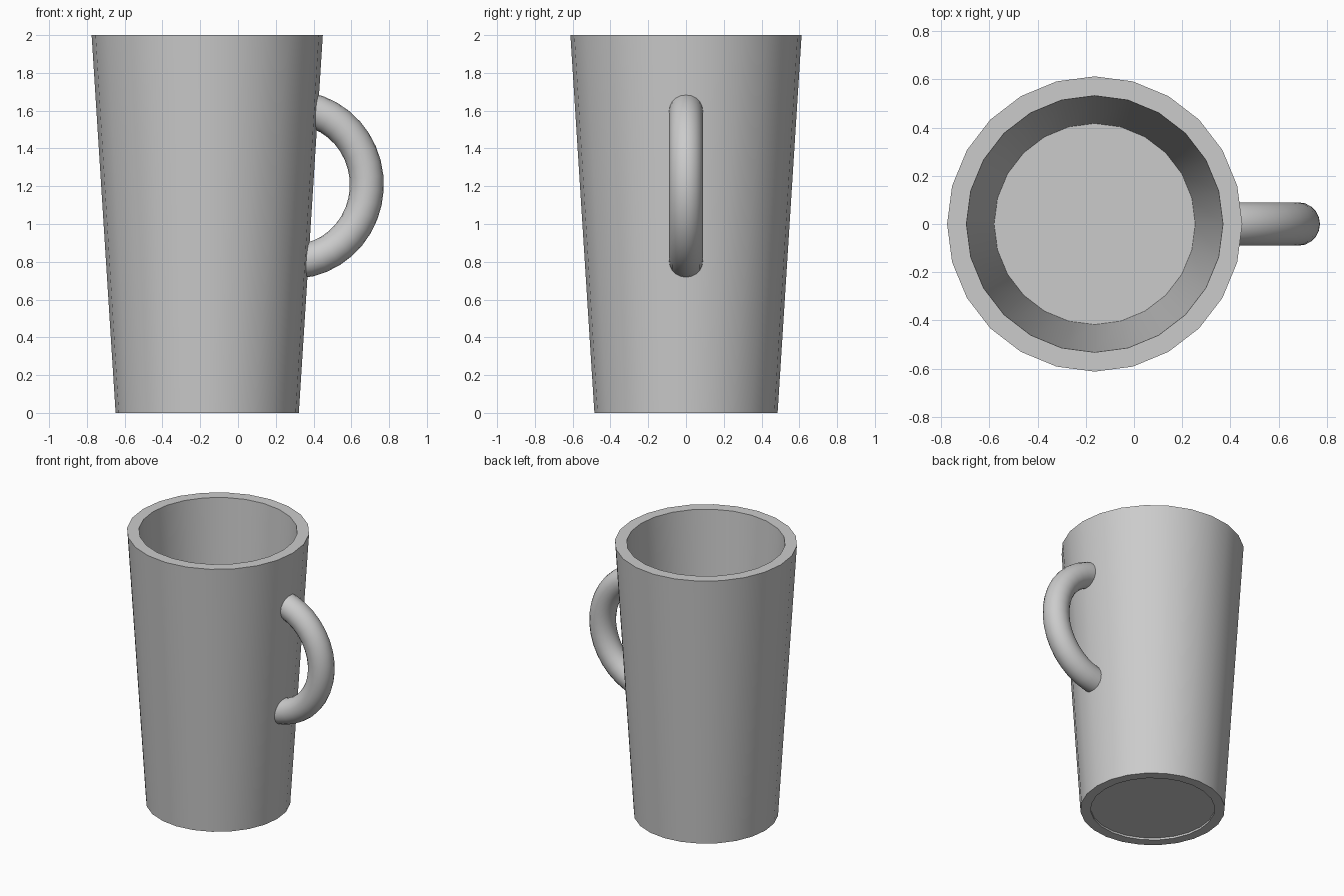
import bpy, bmesh, math
from mathutils import Vector

if "Cube" in bpy.data.objects:
    bpy.data.objects.remove(bpy.data.objects["Cube"])

CUP_X = -0.163
SIDES = 24

glaze = bpy.data.materials.new("grey_glaze")
glaze.diffuse_color = (0.6, 0.6, 0.6, 1)
glaze.use_nodes = True
glaze.node_tree.nodes["Principled BSDF"].inputs["Base Color"].default_value = glaze.diffuse_color


def finish(bm, name):
    bmesh.ops.recalc_face_normals(bm, faces=bm.faces)
    mesh = bpy.data.meshes.new(name)
    bm.to_mesh(mesh)
    bm.free()
    obj = bpy.data.objects.new(name, mesh)
    bpy.context.collection.objects.link(obj)
    mesh.materials.append(glaze)
    bpy.ops.object.select_all(action='DESELECT')
    obj.select_set(True)
    bpy.context.view_layer.objects.active = obj
    bpy.ops.object.shade_smooth_by_angle(angle=math.radians(35))
    return obj


def bridge(bm, a, b):
    n = len(a)
    for i in range(n):
        j = (i + 1) % n
        bm.faces.new((a[i], a[j], b[j], b[i]))


def ring(bm, r, z):
    return [bm.verts.new((CUP_X + r * math.cos(t), r * math.sin(t), z))
            for t in (2 * math.pi * i / SIDES for i in range(SIDES))]


# Tapered cup wall, open at both ends: outer foot, outer lip, inner lip, inner foot
bm = bmesh.new()
rings = [ring(bm, r, z) for r, z in
         ((0.485, 0), (0.612, 2), (0.532, 2), (0.416, 0))]
for k in range(4):
    bridge(bm, rings[k], rings[(k + 1) % 4])
finish(bm, "cup_wall")

# Thin floor set just above the foot
bm = bmesh.new()
low, high = ring(bm, 0.417, 0.015), ring(bm, 0.417, 0.02)
bridge(bm, low, high)
bm.faces.new(low)
bm.faces.new(high)
finish(bm, "cup_floor")

# Handle: round tube swept along an upright arc, ends buried in the wall
bm = bmesh.new()
STEPS, TUBE, RX, RZ = 18, 0.09, 0.395, 0.408
sections = []
for s in range(STEPS + 1):
    t = math.radians(-86 + (79 + 86) * s / STEPS)
    centre = Vector((0.287 + RX * math.cos(t), 0, 1.208 + RZ * math.sin(t)))
    out = Vector((RZ * math.cos(t), 0, RX * math.sin(t))).normalized()
    sections.append([bm.verts.new(centre + TUBE * (math.cos(u) * out + Vector((0, math.sin(u), 0))))
                     for u in (2 * math.pi * i / 20 for i in range(20))])
for a, b in zip(sections, sections[1:]):
    bridge(bm, a, b)
bm.faces.new(sections[0])
bm.faces.new(sections[-1])
finish(bm, "handle")
